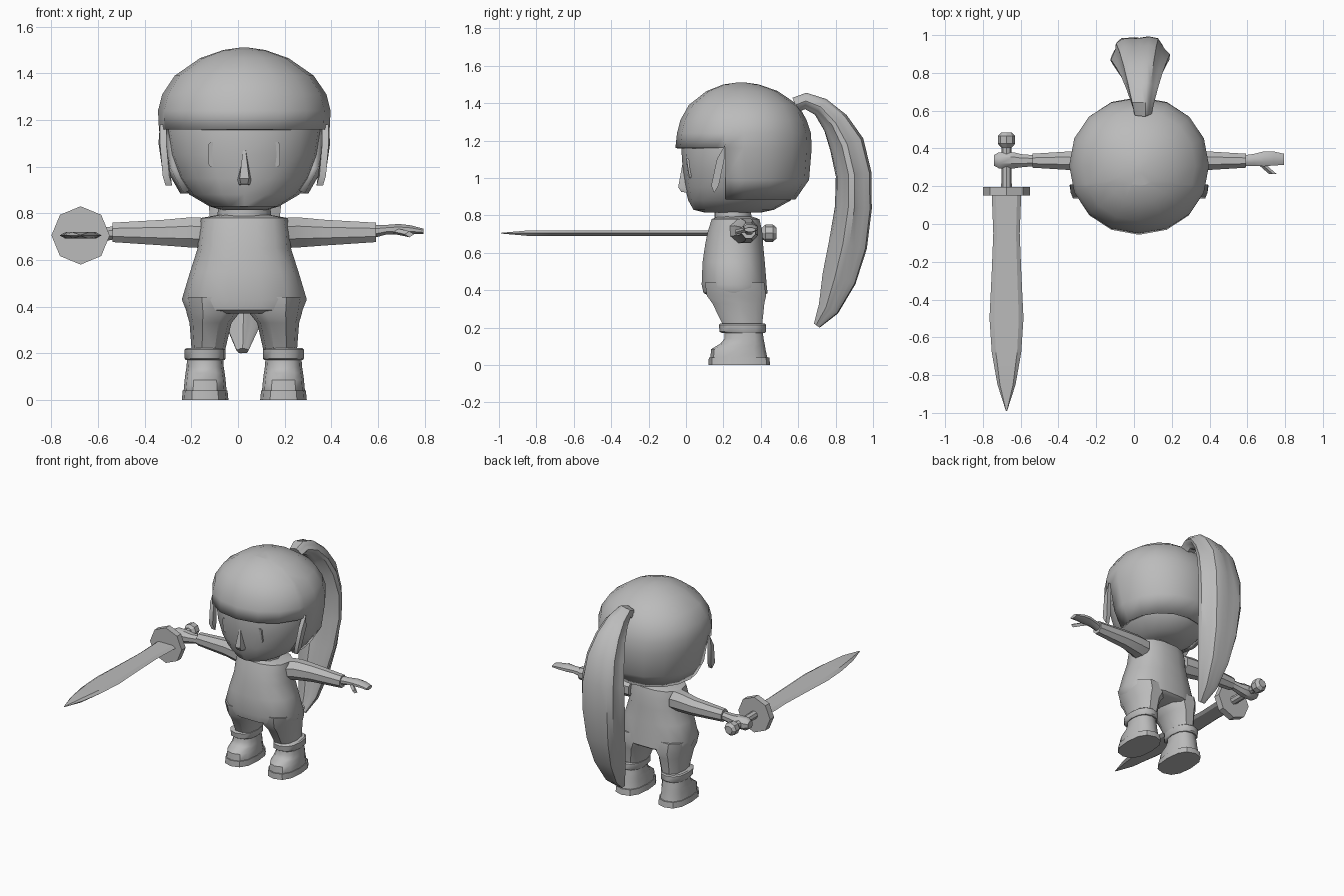
import bpy, bmesh, math
from mathutils import Vector as V

CX = 0.027  # body centre line
grey = bpy.data.materials.new("plain grey")
grey.diffuse_color = (0.5, 0.5, 0.5, 1)


def finish(name, bm, angle=40):
    bmesh.ops.recalc_face_normals(bm, faces=bm.faces)
    me = bpy.data.meshes.new(name)
    bm.to_mesh(me)
    bm.free()
    me.materials.append(grey)
    ob = bpy.data.objects.new(name, me)
    bpy.context.collection.objects.link(ob)
    bpy.ops.object.select_all(action='DESELECT')
    ob.select_set(True)
    bpy.context.view_layer.objects.active = ob
    bpy.ops.object.shade_smooth_by_angle(angle=math.radians(angle))
    return ob


def skin(loops, caps=True):
    """Bridge equal-length loops of points into a closed tube."""
    bm = bmesh.new()
    rows = [[bm.verts.new(p) for p in l] for l in loops]
    n = len(rows[0])
    for a, b in zip(rows, rows[1:]):
        for i in range(n):
            j = (i + 1) % n
            bm.faces.new((a[i], a[j], b[j], b[i]))
    if caps:
        bm.faces.new(rows[0])
        bm.faces.new(rows[-1])
    return bm


def loft(rings, n=12, axis='z', power=2.0, turn=0.0):
    """rings: (position on axis, centre a, radius a, centre b, radius b)."""
    loops = []
    for t, ca, ra, cb, rb in rings:
        l = []
        for i in range(n):
            w = 2 * math.pi * (i + turn) / n
            c, s = math.cos(w), math.sin(w)
            a = ca + ra * math.copysign(abs(c) ** (2 / power), c)
            b = cb + rb * math.copysign(abs(s) ** (2 / power), s)
            l.append({'z': (a, b, t), 'x': (t, a, b), 'y': (a, t, b)}[axis])
        loops.append(l)
    return skin(loops)


def zrings(rows, cx=CX):
    """rows: (z, half width, front y, back y)."""
    return [(z, cx, r, (f + b) / 2, (b - f) / 2) for z, r, f, b in rows]


# Head
finish("head", loft(zrings([
    (.815, .10, .10, .40), (.83, .15, .04, .47), (.88, .235, .012, .56),
    (.95, .285, -.005, .60), (1.05, .325, -.018, .62), (1.16, .342, -.025, .63),
    (1.25, .335, -.01, .62), (1.32, .28, .04, .56)]), 16, power=2.1))

# Hair cap with open face
bm = loft(zrings([
    (.885, .275, .02, .585), (.99, .335, -.02, .658), (1.16, .366, -.057, .672),
    (1.24, .37, -.048, .668), (1.31, .352, -.03, .645), (1.39, .298, .015, .60),
    (1.465, .19, .11, .49), (1.50, .09, .20, .39), (1.51, .02, .27, .32)]),
    16, power=2.1)
geom = bm.verts[:] + bm.edges[:] + bm.faces[:]
bmesh.ops.bisect_plane(bm, geom=geom, plane_co=(0, .21, 0), plane_no=(0, 1, 0))
bmesh.ops.delete(bm, geom=[f for f in bm.faces if f.calc_center_median().z < 1.159
                           and (f.calc_center_median().y < .21 or abs(f.normal.z) > .98)],
                 context='FACES')
hair = finish("hair_cap", bm)
mod = hair.modifiers.new("thickness", 'SOLIDIFY')
mod.thickness = .035
mod.offset = -1

# Side locks
lock = [(.21, 1.18, .362), (.165, 1.10, .362), (.135, .96, .35), (.15, .92, .338),
        (.175, .96, .348), (.205, 1.10, .368)]
for s, side in ((-1, "right"), (1, "left")):
    finish(side + "_hair_lock", skin([[(CX + s * (x - d), y, z) for y, z, x in lock]
                                      for d in (0, .028)]))

# Ponytail: fluted sections swept along a curve
path = [(.585, 1.39, .045, .04), (.64, 1.412, .058, .042), (.72, 1.38, .08, .05),
        (.80, 1.295, .105, .07), (.862, 1.18, .13, .09), (.90, 1.02, .15, .092),
        (.90, .84, .15, .095), (.872, .64, .13, .10), (.825, .46, .10, .09),
        (.765, .30, .065, .055), (.70, .21, .025, .018)]
loops = []
for k, (y, z, w, t) in enumerate(path):
    p0, p1 = path[max(k - 1, 0)], path[min(k + 1, len(path) - 1)]
    d = V((0, p1[0] - p0[0], p1[1] - p0[1])).normalized()
    nrm = V((0, -d.z, d.y))
    f = k / (len(path) - 1)
    loops.append([])
    for i in range(20):
        a = 2 * math.pi * i / 20
        r = 1 + .10 * math.cos(5 * a + 2 * f)
        loops[-1].append(V((.045 - .025 * f, y, z)) + V((1, 0, 0)) * w * r * math.cos(a)
                         + nrm * t * r * math.sin(a))
finish("ponytail", skin(loops), 35)

# Eyes and nose
for s, side in ((-1, "right"), (1, "left")):
    ex = CX + s * .136
    plate = [(-.018, -.042), (-.01, -.052), (.01, -.052), (.018, -.042),
             (.018, .042), (.01, .052), (-.01, .052), (-.018, .042)]
    finish(side + "_eye", skin([[(ex + u, .03 + d - .15 * v, 1.053 + v) for u, v in plate]
                                for d in (-.02, .03)]))
finish("nose", skin([[(CX - .006, -.02, 1.07), (CX + .006, -.02, 1.07), (CX + .006, .03, 1.07), (CX - .006, .03, 1.07)],
                     [(CX - .02, -.042, .95), (CX + .02, -.042, .95), (CX + .035, .03, .94), (CX - .035, .03, .94)],
                     [(CX - .014, -.025, .925), (CX + .014, -.025, .925), (CX + .03, .03, .92), (CX - .03, .03, .92)]]))

# Neck and torso
finish("neck", loft(zrings([(.75, .12, .15, .36), (.84, .11, .15, .35)]), 10))
finish("torso", loft(zrings([
    (.795, .10, .17, .35), (.78, .185, .135, .395), (.72, .195, .115, .41),
    (.65, .20, .10, .415), (.55, .232, .085, .425), (.43, .268, .08, .435),
    (.385, .25, .09, .44), (.37, .20, .12, .42)]), 14, power=2.4))

# Legs, boots, arms
for s, side in ((-1, "right"), (1, "left")):
    finish(side + "_leg", loft([
        (.44, CX + s * .135, .125, .26, .165), (.37, CX + s * .135, .112, .27, .165),
        (.33, CX + s * .145, .09, .28, .145), (.20, CX + s * .155, .07, .305, .105)],
        10, power=2.4))
    bx = CX + s * .168
    finish(side + "_boot", loft(zrings([
        (.04, .092, .13, .435), (.085, .088, .135, .425), (.115, .084, .185, .42),
        (.14, .08, .205, .415), (.18, .077, .205, .41)], bx), 12, power=2.4))
    finish(side + "_sole", loft(zrings([(0, .10, .12, .45), (.04, .096, .122, .445)], bx), 12, power=2.5))
    finish(side + "_boot_cuff", loft(zrings([(.17, .083, .195, .42), (.178, .088, .18, .428),
                                            (.215, .088, .175, .428), (.222, .08, .185, .42)], bx), 12, power=2.4))
    finish(side + "_arm", loft([
        (CX + s * .16, .30, .085, .715, .07), (CX + s * .23, .32, .068, .718, .07),
        (CX + s * .34, .335, .055, .717, .06), (CX + s * .565, .335, .04, .718, .045)],
        8, 'x', turn=.5))

# Open left hand with finger and thumb
finish("left_hand", loft([(.58, .335, .03, .722, .03), (.64, .34, .035, .73, .022),
                          (.69, .345, .043, .732, .024), (.74, .347, .04, .73, .02),
                          (.795, .342, .032, .723, .012)], 8, 'x', turn=.5))
finish("left_thumb", skin([[(x + u, y, z + v) for u, v in ((-.02, 0), (0, -.013), (.02, 0), (0, .013))]
                           for x, y, z in ((.66, .33, .725), (.70, .295, .718), (.735, .265, .71))]))
# Right fist around the handle
finish("right_fist", loft([(-.535, .335, .032, .715, .03), (-.60, .335, .038, .708, .035),
                           (-.635, .337, .046, .705, .044), (-.715, .337, .046, .705, .044),
                           (-.742, .337, .03, .705, .028)], 8, 'x', turn=.5))

# Sword
SX, SZ = -.675, .705


def turned(name, rows):
    finish(name, loft([(y, SX, r, SZ, r) for y, r in rows], 8, 'y'), 30)


turned("sword_handle", [(.19, .028), (.43, .026)])
turned("sword_pommel", [(.405, .028), (.425, .046), (.465, .046), (.485, .028)])
turned("sword_guard", [(.152, .125), (.197, .125)])
loops = []
for y, w in ((.16, .078), (-.05, .07), (-.25, .078), (-.5, .09), (-.68, .078), (-.85, .048), (-.99, .003)):
    t = .014 if w > .01 else .002
    loops.append([(SX + u * w, y, SZ + v * t) for u, v in
                  ((-1, 0), (-.72, 1), (.72, 1), (1, 0), (.72, -1), (-.72, -1))])
finish("sword_blade", skin(loops), 20)
